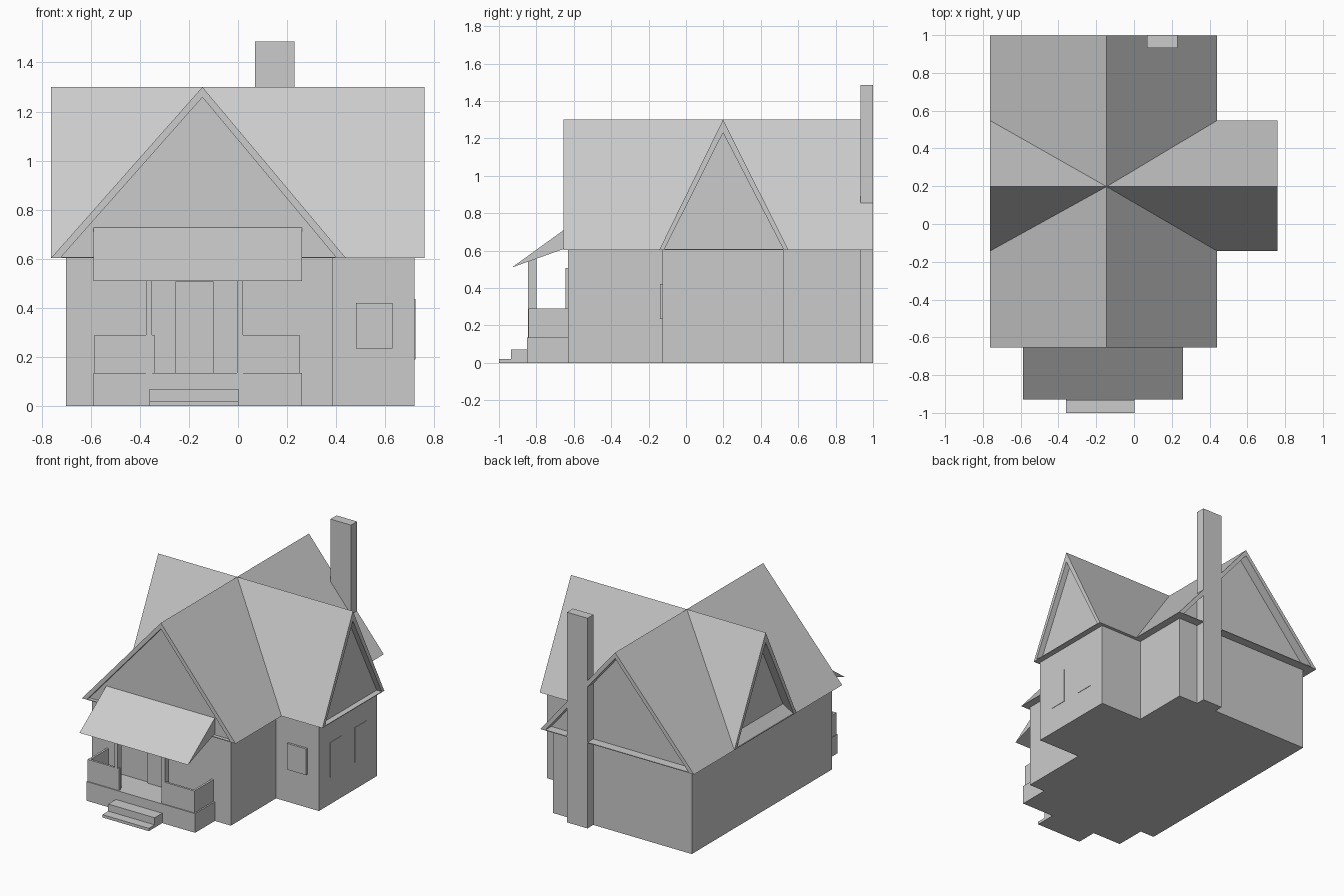
import bpy

if "Cube" in bpy.data.objects:
    bpy.data.objects.remove(bpy.data.objects["Cube"])


def mesh_object(name, verts, faces):
    mesh = bpy.data.meshes.new(name)
    mesh.from_pydata(verts, [], faces)
    mesh.validate()
    obj = bpy.data.objects.new(name, mesh)
    bpy.context.collection.objects.link(obj)
    return obj


def box(name, x, y, z):
    """Box from (min, max) ranges."""
    verts = [(a, b, c) for a in x for b in y for c in z]
    faces = [(0, 1, 3, 2), (4, 6, 7, 5), (0, 4, 5, 1),
             (2, 3, 7, 6), (0, 2, 6, 4), (1, 5, 7, 3)]
    return mesh_object(name, verts, faces)


def gable_roof(name, eaves, ridge, ends, walls, trim, drop, along_x):
    """Triangular roof solid whose gable ends are recessed to the wall planes."""
    low, top = 0.603, 1.30
    outer = [(eaves[0], low), (eaves[1], low), (ridge, top)]
    inner = [(eaves[0] + trim, low + 0.005), (eaves[1] - trim, low + 0.005),
             (ridge, top - drop)]
    rings = [(walls[0], inner), (ends[0], inner), (ends[0], outer),
             (ends[1], outer), (ends[1], inner), (walls[1], inner)]
    verts = [(d, a, z) if along_x else (a, d, z)
             for d, ring in rings for a, z in ring]
    faces = [(0, 1, 2), (17, 16, 15)]
    for r in range(5):
        for i in range(3):
            j = (i + 1) % 3
            faces.append((r * 3 + i, r * 3 + 3 + i, r * 3 + 3 + j, r * 3 + j))
    if along_x:
        faces = [f[::-1] for f in faces]
    obj = mesh_object(name, verts, faces)
    obj.data.flip_normals()
    return obj


# Walls
box("main_walls", (-0.70, 0.385), (-0.63, 0.935), (0, 0.605))
box("wing_walls", (0.30, 0.72), (-0.125, 0.525), (0, 0.605))

# Crossing gable roofs
gable_roof("main_roof", (-0.762, 0.44), -0.145, (-0.655, 0.999),
           (-0.63, 0.935), 0.042, 0.042, False)
gable_roof("cross_roof", (-0.143, 0.548), 0.198, (-0.762, 0.76),
           (-0.70, 0.72), 0.028, 0.07, True)

# Chimney
box("chimney", (0.07, 0.23), (0.933, 1.0), (0, 1.485))

# Porch deck and steps
box("porch_deck", (-0.588, 0.26), (-0.85, -0.62), (0, 0.135))
box("upper_step", (-0.36, 0.003), (-0.935, -0.85), (0, 0.07))
box("lower_step", (-0.36, 0.003), (-1.0, -0.935), (0, 0.02))

# Porch railings, front panels and sides
for side, x0, x1 in (("left", -0.585, -0.34), ("right", 0.0, 0.25)):
    box(side + "_front_rail", (x0, x1), (-0.843, -0.828), (0.135, 0.29))
    s = x0 if side == "left" else x1 - 0.015
    box(side + "_side_rail", (s, s + 0.015), (-0.843, -0.63), (0.135, 0.29))

# Porch posts
for side, x0 in (("left", -0.375), ("right", -0.005)):
    box(side + "_post", (x0, x0 + 0.025), (-0.845, -0.80), (0.135, 0.56))

# Wedge-shaped porch roof
profile = [(-0.93, 0.51), (-0.63, 0.617), (-0.63, 0.727)]
mesh_object("porch_roof", [(x, y, z) for x in (-0.588, 0.26) for y, z in profile],
            [(0, 2, 1), (3, 4, 5), (0, 1, 4, 3), (1, 2, 5, 4), (2, 0, 3, 5)])

# Door and windows
box("door", (-0.255, -0.10), (-0.645, -0.62), (0.135, 0.507))
box("front_window", (0.48, 0.63), (-0.14, -0.12), (0.235, 0.42))
for i, y0 in enumerate((0.0, 0.275)):
    box("side_window_%d" % (i + 1), (0.71, 0.723), (y0, y0 + 0.13), (0.19, 0.437))
